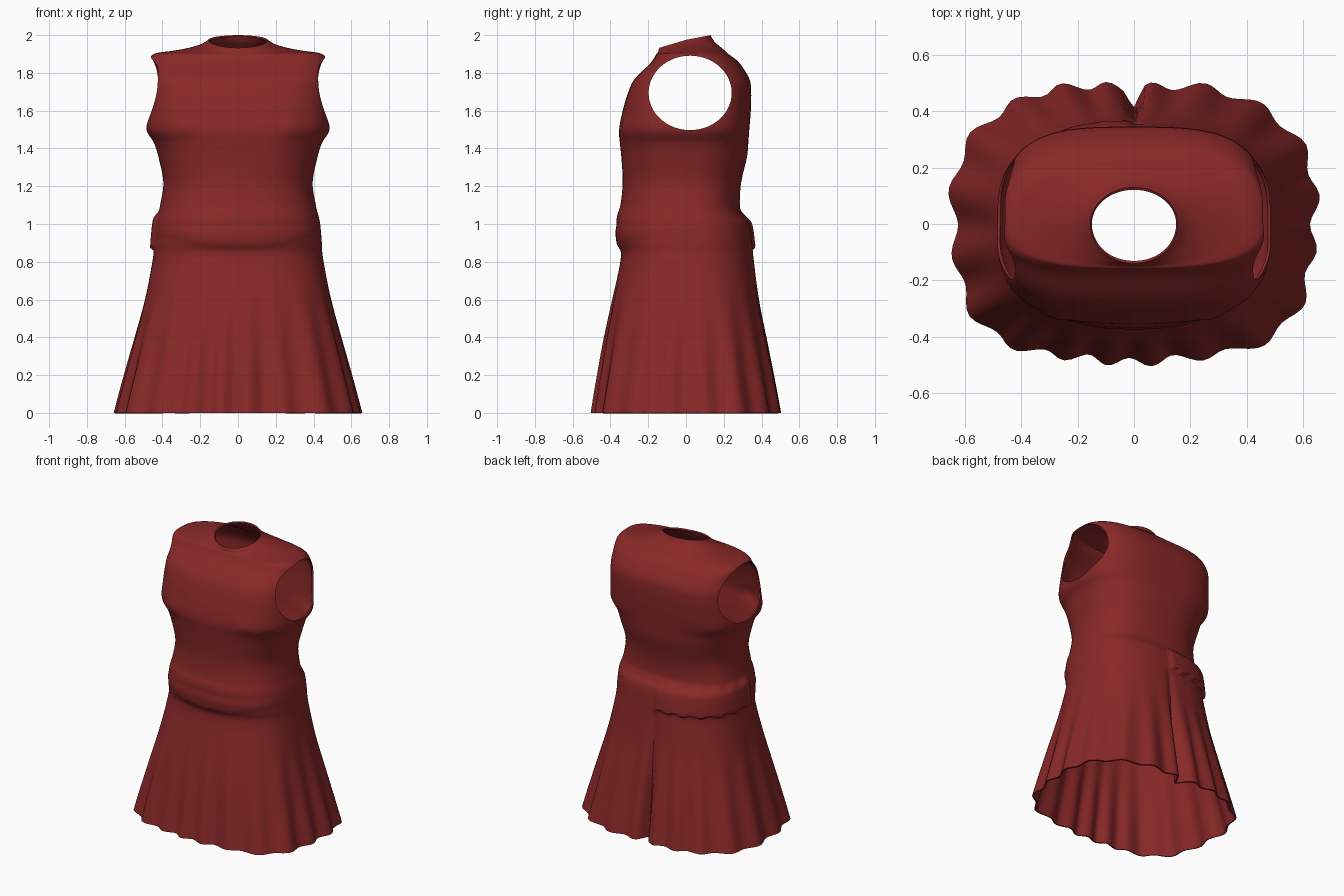
import bpy, bmesh, math
from math import sin, cos, pi, exp

if "Cube" in bpy.data.objects:
    bpy.data.objects.remove(bpy.data.objects["Cube"])

red = bpy.data.materials.new("dark red cloth")
red.diffuse_color = (0.25, 0.021, 0.021, 1)
red.use_nodes = True
red.node_tree.nodes["Principled BSDF"].inputs["Base Color"].default_value = red.diffuse_color

# Body profile: height, half width, front depth, back depth, squareness
PROFILE = [
    (0.00, .640, .485, .490, 2.9), (0.20, .590, .455, .455, 2.8),
    (0.40, .540, .425, .420, 2.7), (0.60, .492, .388, .385, 2.6),
    (0.82, .450, .345, .358, 2.5), (0.90, .444, .358, .350, 2.5),
    (1.00, .435, .368, .335, 2.5), (1.05, .424, .363, .302, 2.5),
    (1.10, .412, .347, .285, 2.5), (1.22, .395, .335, .292, 2.5),
    (1.35, .420, .342, .322, 2.6), (1.43, .445, .350, .330, 2.7),
    (1.50, .485, .354, .335, 2.9), (1.60, .477, .335, .343, 3.1),
    (1.70, .467, .305, .345, 3.3), (1.77, .466, .270, .335, 3.3),
    (1.85, .465, .190, .285, 3.2), (1.885, .462, .165, .245, 3.0),
    (1.905, .430, .155, .215, 2.7), (1.915, .350, .150, .200, 2.4),
    (1.930, .265, .147, .175, 2.2), (1.950, .195, .145, .148, 2.1),
    (1.975, .155, .140, .130, 2.0)]


def smooth(a, b, t):
    t = max(0, min(1, (t - a) / (b - a)))
    return t * t * (3 - 2 * t)


def spline(p, q, r, s, t):
    return tuple(b + .5 * t * (c - a + t * (2*a - 5*b + 4*c - d + t * (3*(b - c) + d - a)))
                 for a, b, c, d in zip(p, q, r, s))


def section_rows(steps=5):
    last = len(PROFILE) - 1
    for i in range(last):
        ctrl = [PROFILE[max(0, min(last, i + k))] for k in (-1, 0, 1, 2)]
        for j in range(steps):
            yield spline(*ctrl, j / steps)
    yield PROFILE[-1]


def body_point(row, ang):
    z, width, front, back, n = row
    c, s = cos(ang), sin(ang)
    depth = back if s > 0 else front
    r = ((abs(c) / width) ** n + (abs(s) / depth) ** n) ** (-1 / n)
    # hanging folds that fade out towards the hips
    fade = 1 - smooth(0, .8, z)
    r += fade * (.016 * cos(20 * ang + pi + .7 * sin(3 * ang)) + .006 * sin(7 * ang))
    x, y = r * c, r * s
    # back seam
    if y > 0:
        y -= (.012 + .045 * fade) * (1 - smooth(.82, .88, z)) * exp(-(x / .022) ** 2)
    # overlapping flap on the left of the back waist
    if pi * .5 < ang < pi * 1.08:
        wave = .008 * sin(ang * 23)
        lift = smooth(.865 + wave, .88 + wave, z) * (1 - smooth(1.02, 1.07, z + wave))
        lift *= smooth(pi * .5, pi * .52, ang) * (1 - smooth(pi * 1.04, pi * 1.08, ang))
        x, y = x * (1 + .045 * lift), y * (1 + .045 * lift)
    # soft yoke crease across the front
    if y < 0:
        edge = .85 + .45 * x * x
        y -= .010 * smooth(edge, edge + .05, z) * (1 - smooth(.95, 1.0, z))
        for side in (-1, 1):
            y -= .010 * exp(-((x - side * .28) ** 2 + (z - 1.51) ** 2) / .0018)
    # neckline drops towards the front
    z += max(0, (z - 1.9) / .075) * y * (.3 if y < 0 else .19)
    return x, y, z


# Dress shell lofted from rings
SEG = 160
bm = bmesh.new()
rings = [[bm.verts.new(body_point(row, 2 * pi * k / SEG)) for k in range(SEG)]
         for row in section_rows()]
for low, high in zip(rings, rings[1:]):
    for k in range(SEG):
        m = (k + 1) % SEG
        bm.faces.new((low[k], low[m], high[m], high[k]))
mesh = bpy.data.meshes.new("dress")
bm.to_mesh(mesh)
bm.free()
dress = bpy.data.objects.new("dress", mesh)
bpy.context.collection.objects.link(dress)
mesh.materials.append(red)
cloth = dress.modifiers.new("cloth thickness", 'SOLIDIFY')
cloth.thickness = .010
cloth.offset = -1

# Armholes
for side, name in ((-1, "left"), (1, "right")):
    bpy.ops.mesh.primitive_cylinder_add(vertices=64, radius=1, depth=.5,
                                        location=(side * .63, .022, 1.694),
                                        rotation=(0, pi / 2, 0))
    cutter = bpy.context.object
    cutter.name = name + "_armhole_cutter"
    cutter.scale = (.197, .22, 1)
    cutter.hide_render = True
    cutter.hide_set(True)
    cutter.data.materials.append(red)
    cut = dress.modifiers.new(name + " armhole", 'BOOLEAN')
    cut.operation = 'DIFFERENCE'
    cut.solver = 'EXACT'
    cut.object = cutter

# Apply the cuts and smooth the cloth
bpy.context.view_layer.objects.active = dress
dress.select_set(True)
for mod in [m.name for m in dress.modifiers]:
    bpy.ops.object.modifier_apply(modifier=mod)
bpy.ops.object.shade_smooth_by_angle(angle=math.radians(40))
